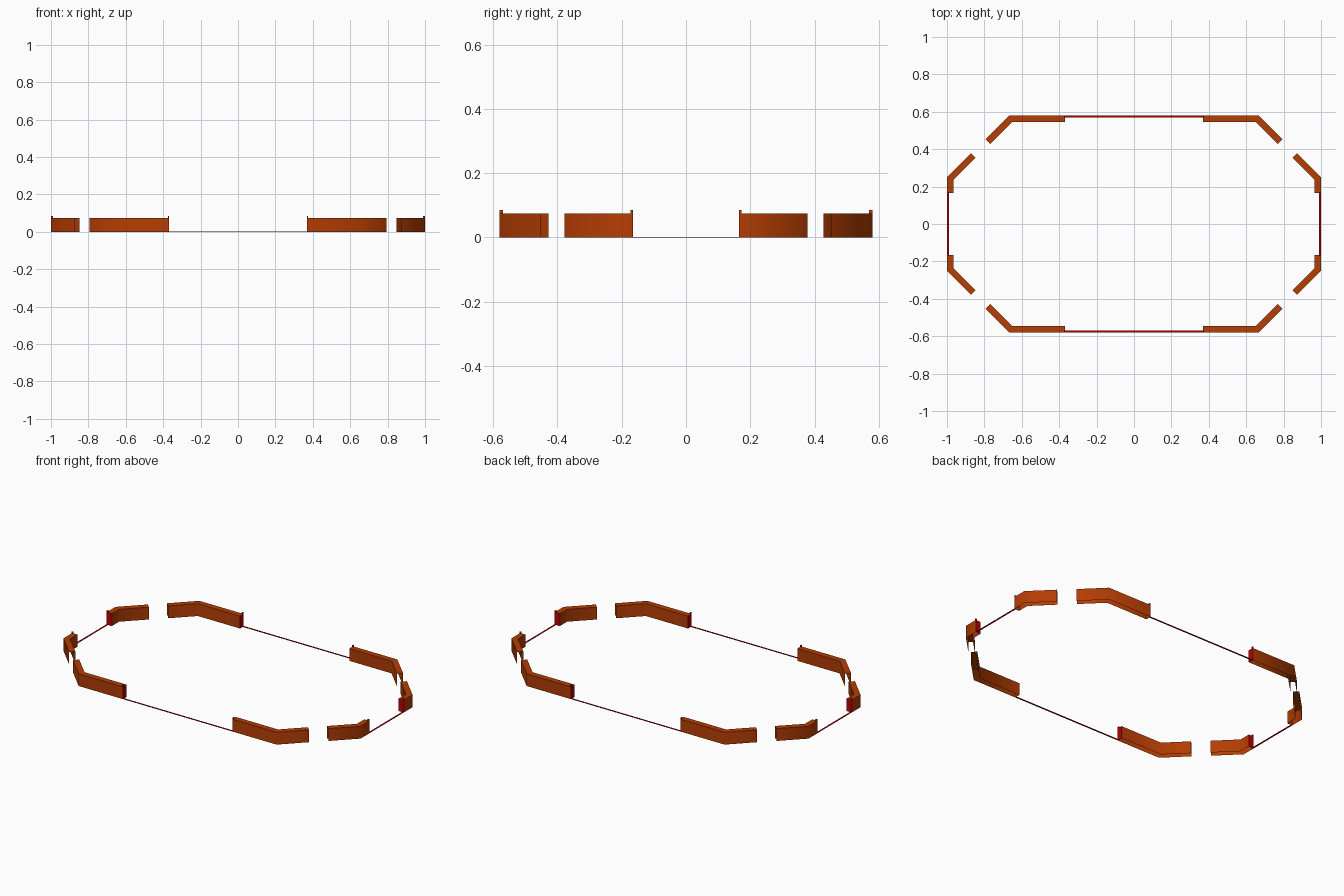
import bpy, bmesh, math

if "Cube" in bpy.data.objects:
    bpy.data.objects.remove(bpy.data.objects["Cube"])


def material(name, col):
    m = bpy.data.materials.new(name)
    m.diffuse_color = (*col, 1)
    m.use_nodes = True
    m.node_tree.nodes["Principled BSDF"].inputs["Base Color"].default_value = m.diffuse_color
    return m


ORANGE = material("rust_orange", (0.46, 0.047, 0.001))
RED = material("deep_red", (0.5, 0.0, 0.0))


def prism(name, outline, z0, z1, mat, hollow_edges=None, smooth=False):
    """Extrude a plan outline and mirror it into all four quadrants.
    hollow_edges: outline edges left open, together with the underside."""
    bm = bmesh.new()
    low = [bm.verts.new((x, y, z0)) for x, y in outline]
    high = [bm.verts.new((x, y, z1)) for x, y in outline]
    n = len(outline)
    bm.faces.new(high)
    for i in range(n):
        if hollow_edges is None or i not in hollow_edges:
            j = (i + 1) % n
            bm.faces.new([low[i], low[j], high[j], high[i]])
    if hollow_edges is None:
        bm.faces.new(low[::-1])
    bmesh.ops.recalc_face_normals(bm, faces=bm.faces)
    # open shells: make sure the top looks up
    if max(bm.faces, key=lambda f: f.calc_center_median().z).normal.z < 0:
        bmesh.ops.reverse_faces(bm, faces=bm.faces)
    me = bpy.data.meshes.new(name)
    bm.to_mesh(me)
    bm.free()
    me.materials.append(mat)
    ob = bpy.data.objects.new(name, me)
    bpy.context.collection.objects.link(ob)
    mod = ob.modifiers.new("mirror", "MIRROR")
    mod.use_axis = (True, True, False)
    mod.merge_threshold = 0.0001
    if smooth:
        bpy.context.view_layer.objects.active = ob
        ob.select_set(True)
        bpy.ops.object.shade_smooth_by_angle(angle=math.radians(50))
        ob.select_set(False)
    return ob


def rect(x0, x1, y0, y1):
    return [(x0, y0), (x1, y0), (x1, y1), (x0, y1)]


X, Y, T, H = 1.0, 0.58, 0.035, 0.075   # half sizes, wall thickness and height
D = 0.128                              # diagonal run of each bent wall
M = T * math.tan(math.radians(22.5))   # mitre at the bend
N = T * math.sqrt(0.5)
P = 0.085                              # post height

# bent boards on the long sides, open underneath and at the free end
prism("long_side_wall", [
    (0.37, Y), (0.666, Y), (0.666 + D, Y - D), (0.666 + D - N, Y - D - N),
    (0.666 - M, Y - T), (0.37, Y - T)], 0, H, ORANGE, {2}, True)

# bent boards on the short sides
prism("short_side_wall", [
    (X, 0.167), (X, 0.25), (X - D, 0.25 + D), (X - D - N, 0.25 + D - N),
    (X - T, 0.25 - M), (X - T, 0.167)], 0, H, ORANGE, {2}, True)

# slim posts rising above the wall ends
prism("long_post", rect(0.37, 0.375, Y - 0.01, Y), H, P, ORANGE)
prism("short_post", rect(X - 0.01, X, 0.167, 0.172), H, P, ORANGE)

# thin red plates on the wall ends, facing the openings
prism("long_end_plate", rect(0.368, 0.37, Y - T, Y), 0, H, RED)
prism("short_end_plate", rect(X - T, X, 0.165, 0.167), 0, H, RED)
prism("long_post_plate", rect(0.368, 0.37, Y - 0.01, Y), H, P, RED)
prism("short_post_plate", rect(X - 0.01, X, 0.165, 0.167), H, P, RED)

# ground lines across the openings
prism("long_ground_line", rect(0, 0.368, Y - 0.01, Y), 0, 0.002, RED)
prism("short_ground_line", rect(X - 0.01, X, 0, 0.165), 0, 0.002, RED)
